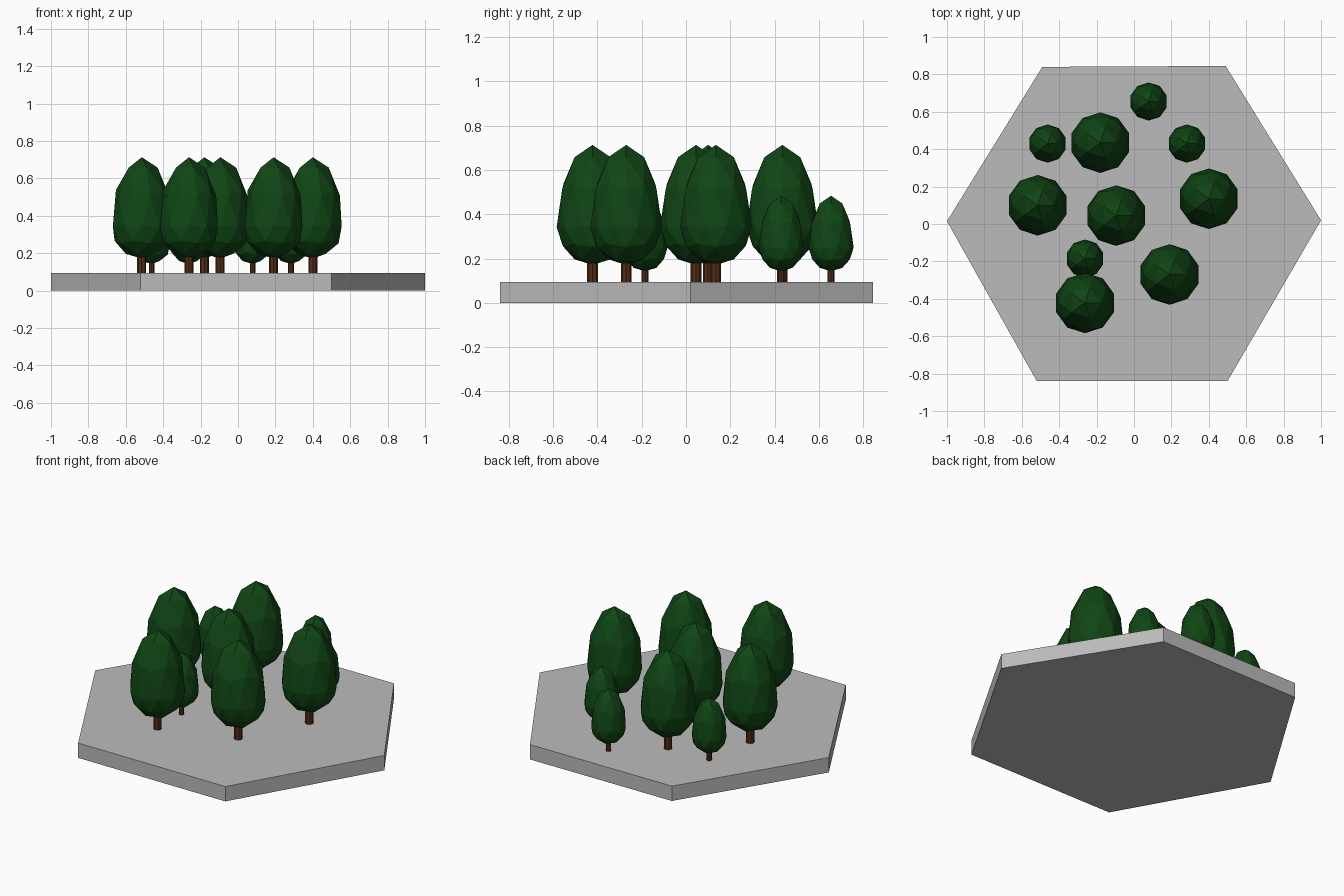
import bpy, bmesh
from mathutils import Matrix

if "Cube" in bpy.data.objects:
    bpy.data.objects.remove(bpy.data.objects["Cube"])

def material(name, rgb):
    m = bpy.data.materials.new(name)
    m.diffuse_color = (*rgb, 1)
    m.use_nodes = True
    m.node_tree.nodes["Principled BSDF"].inputs["Base Color"].default_value = m.diffuse_color
    return m

GREY = material("stone_grey", (0.5, 0.5, 0.5))
GREEN = material("leaf_green", (0.005, 0.06, 0.007))
BROWN = material("bark_brown", (0.085, 0.026, 0.008))
GROUND = 0.093

def add_object(name, bm, mat):
    bmesh.ops.recalc_face_normals(bm, faces=bm.faces)
    me = bpy.data.meshes.new(name)
    bm.to_mesh(me)
    bm.free()
    me.materials.append(mat)
    ob = bpy.data.objects.new(name, me)
    bpy.context.collection.objects.link(ob)
    return ob

# Hexagonal base tile
bm = bmesh.new()
outline = [(-1, 0.015), (-0.52, -0.84), (0.5, -0.84), (1, 0.02), (0.49, 0.845), (-0.49, 0.84)]
face = bm.faces.new([bm.verts.new((x, y, 0)) for x, y in outline])
top = bmesh.ops.extrude_face_region(bm, geom=[face], use_keep_orig=True)
bmesh.ops.translate(bm, vec=(0, 0, GROUND),
                    verts=[v for v in top["geom"] if isinstance(v, bmesh.types.BMVert)])
add_object("hex_base", bm, GREY)

def tree(name, x, y, s):
    # Trunk, running up into the foliage
    bm = bmesh.new()
    bmesh.ops.create_cone(bm, cap_ends=True, segments=8, radius1=0.024, radius2=0.024, depth=0.2,
                          matrix=Matrix.Translation((0, 0, 0.1)))
    ob = add_object(name + "_trunk", bm, BROWN)
    ob.location, ob.scale = (x, y, GROUND), (s, s, s)
    # Foliage: faceted ball, stretched upward above its widest ring
    bm = bmesh.new()
    bmesh.ops.create_icosphere(bm, subdivisions=2, radius=1)
    for v in bm.verts:
        v.co.x *= 0.162
        v.co.y *= 0.162
        v.co.z = 0.25 + v.co.z * (0.37 if v.co.z > 0 else 0.172)
    ob = add_object(name + "_foliage", bm, GREEN)
    ob.location, ob.scale = (x, y, GROUND), (s, s, s)

# Six large and four small trees
large = [(-0.515, 0.1), (-0.18, 0.435), (-0.095, 0.045), (0.4, 0.135), (0.19, -0.27), (-0.262, -0.422)]
small = [(-0.462, 0.43), (0.078, 0.655), (0.283, 0.43), (-0.262, -0.185)]
for i, (x, y) in enumerate(large):
    tree(f"large_tree_{i + 1}", x, y, 1.0)
for i, (x, y) in enumerate(small):
    tree(f"small_tree_{i + 1}", x, y, 0.63)
